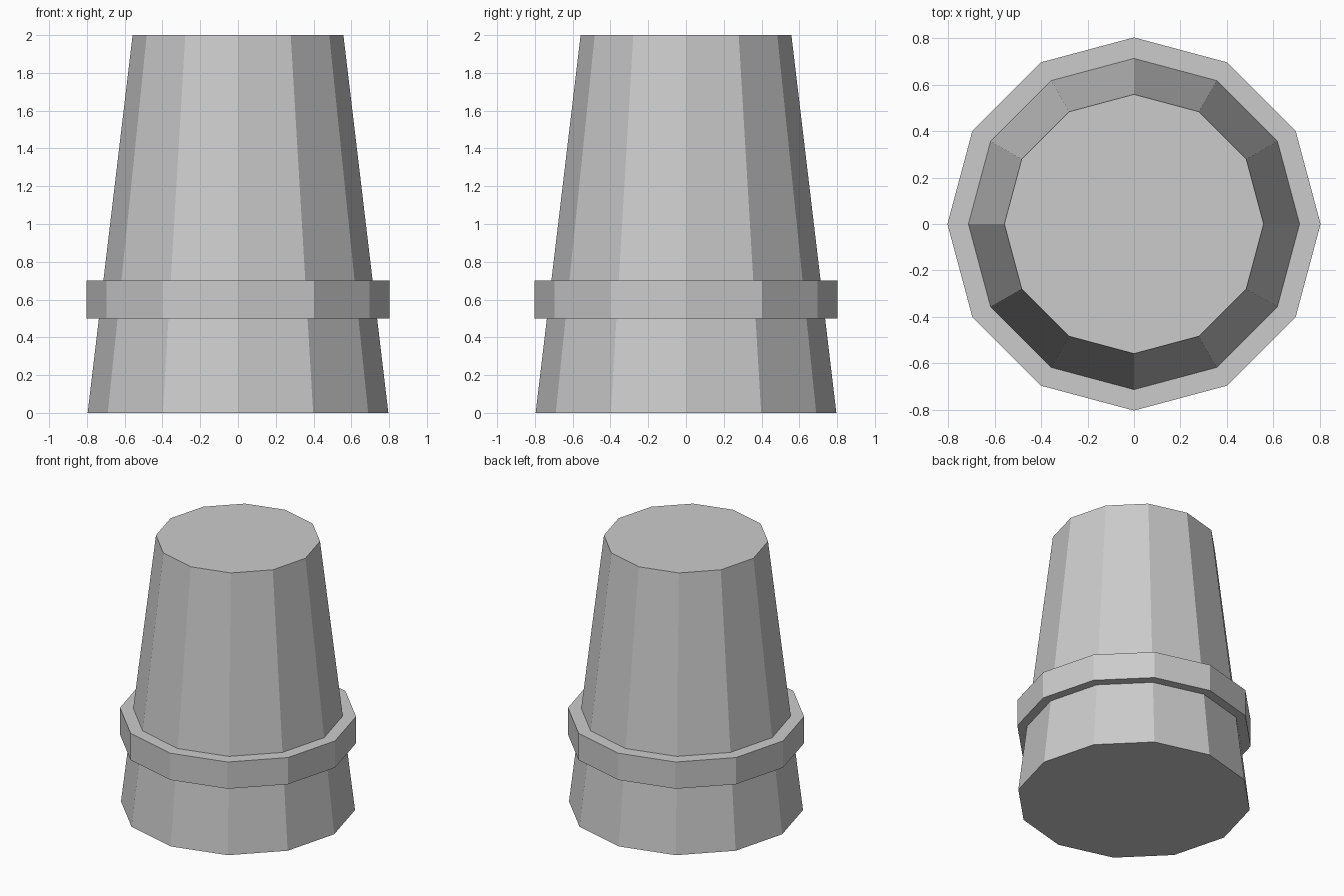
import bpy

# Remove the default cube
cube = bpy.data.objects.get("Cube")
if cube:
    bpy.data.objects.remove(cube, do_unlink=True)

SIDES = 12

# Single plain grey
grey = bpy.data.materials.new("light_grey")
grey.use_nodes = True
colour = (0.6, 0.6, 0.6, 1)
grey.diffuse_color = colour
grey.node_tree.nodes["Principled BSDF"].inputs["Base Color"].default_value = colour


def frustum(name, r_bottom, r_top, z_bottom, z_top):
    """Flat-shaded twelve-sided frustum with corners on the x and y axes."""
    bpy.ops.mesh.primitive_cone_add(
        vertices=SIDES, radius1=r_bottom, radius2=r_top,
        depth=z_top - z_bottom, location=(0, 0, (z_bottom + z_top) / 2))
    obj = bpy.context.object
    obj.name = obj.data.name = name
    obj.data.materials.append(grey)
    return obj


# Tapered body, capped at both ends
frustum("tapered_body", 0.796, 0.558, 0, 2)

# Straight band around the lower body
frustum("band", 0.803, 0.803, 0.5, 0.7)
